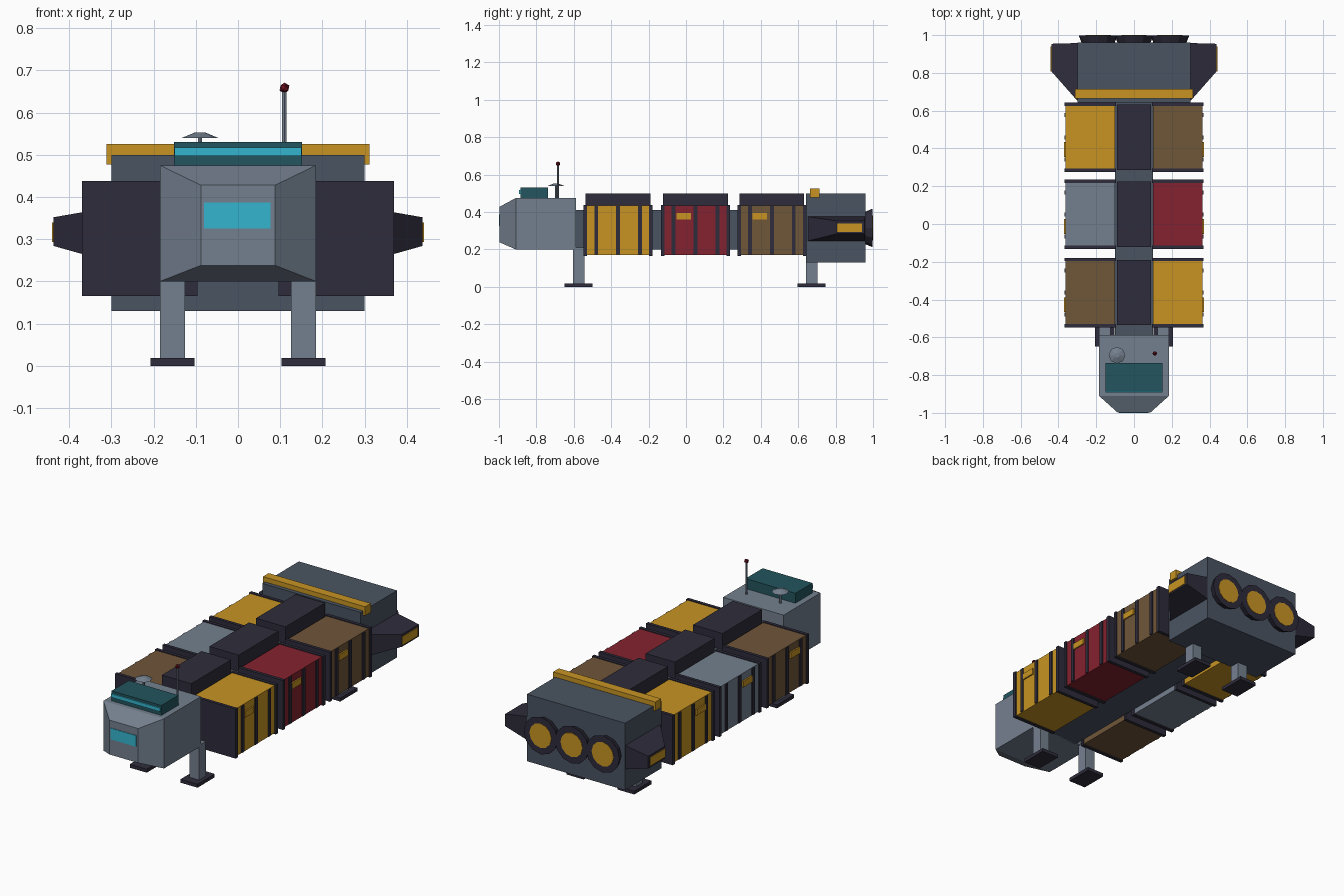
import bpy
import bmesh
from math import pi
from mathutils import Matrix, Vector

cube = bpy.data.objects.get("Cube")
if cube:
    bpy.data.objects.remove(cube, do_unlink=True)


def material(name, hex_code):
    rgb = [int(hex_code[i:i + 2], 16) / 255 for i in (0, 2, 4)]
    lin = [c / 12.92 if c < 0.04045 else ((c + 0.055) / 1.055) ** 2.4 for c in rgb]
    mat = bpy.data.materials.new(name)
    mat.use_nodes = True
    mat.diffuse_color = (*lin, 1)
    mat.node_tree.nodes["Principled BSDF"].inputs["Base Color"].default_value = (*lin, 1)
    return mat


GREY = material("light_grey", "74808F")
SLATE = material("slate", "4A5462")
DARK = material("dark_charcoal", "2E2C3B")
YELLOW = material("amber_yellow", "C89423")
RED = material("cargo_red", "83222F")
BROWN = material("cargo_brown", "705639")
TEAL = material("canopy_teal", "22555E")
CYAN = material("window_cyan", "35B5CE")
BEACON = material("beacon_red", "6C1020")


def finish(name, bm, mat):
    bmesh.ops.recalc_face_normals(bm, faces=bm.faces)
    mesh = bpy.data.meshes.new(name)
    bm.to_mesh(mesh)
    bm.free()
    mesh.materials.append(mat)
    obj = bpy.data.objects.new(name, mesh)
    bpy.context.collection.objects.link(obj)
    return obj


def box(name, mat, x, y, z):
    """Box from (min, max) pairs on each axis."""
    bm = bmesh.new()
    bmesh.ops.create_cube(bm, size=1)
    for v in bm.verts:
        v.co = Vector([(a + b) / 2 + c * (b - a) for c, (a, b) in zip(v.co, (x, y, z))])
    return finish(name, bm, mat)


def span(center, width):
    return (center - width / 2, center + width / 2)


def side_span(side, inner, outer):
    return tuple(sorted((side * inner, side * outer)))


def loft(name, mat, rings):
    """Closed solid through rings with equal point counts."""
    bm = bmesh.new()
    loops = [[bm.verts.new(p) for p in ring] for ring in rings]
    n = len(loops[0])
    for a, b in zip(loops, loops[1:]):
        for i in range(n):
            j = (i + 1) % n
            bm.faces.new((a[i], a[j], b[j], b[i]))
    bm.faces.new(loops[0])
    bm.faces.new(loops[-1])
    return finish(name, bm, mat)


def cone(name, mat, center, r1, r2, depth, sides, along_y=False):
    bm = bmesh.new()
    turn = Matrix.Rotation(-pi / 2, 4, 'X') if along_y else Matrix()
    bmesh.ops.create_cone(bm, cap_ends=True, segments=sides, radius1=r1, radius2=r2,
                          depth=depth, matrix=Matrix.Translation(center) @ turn)
    return finish(name, bm, mat)


# Cabin with tapered nose
def cabin_ring(y, half, low, high):
    return [(-half, y, low), (half, y, low), (half, y, high), (-half, y, high)]


loft("cabin", GREY, [cabin_ring(-0.588, 0.185, 0.2, 0.475),
                     cabin_ring(-0.91, 0.185, 0.2, 0.475),
                     cabin_ring(-0.997, 0.088, 0.238, 0.428)])
box("nose_window", CYAN, (-0.08, 0.077), (-1.0, -0.995), (0.325, 0.387))
box("canopy", TEAL, (-0.152, 0.152), (-0.886, -0.737), (0.47, 0.53))
box("canopy_window", CYAN, (-0.15, 0.15), (-0.893, -0.885), (0.497, 0.517))

# Roof dish and antenna
cone("dish_stem", GREY, (-0.09, -0.695, 0.508), 0.006, 0.006, 0.07, 6)
cone("dish", GREY, (-0.09, -0.695, 0.546), 0.044, 0.013, 0.013, 8)
cone("antenna_mast", GREY, (0.11, -0.685, 0.563), 0.006, 0.006, 0.18, 6)
bm = bmesh.new()
bmesh.ops.create_icosphere(bm, subdivisions=1, radius=0.013,
                           matrix=Matrix.Translation((0.11, -0.685, 0.658)))
finish("antenna_beacon", bm, BEACON)

# Central spine beam
box("spine_beam", SLATE, (-0.1, 0.1), (-0.6, 0.66), (0.2, 0.41))

# Cargo bays: centre y, right (-x) colour, left (+x) colour
bays = [("front", -0.363, BROWN, YELLOW),
        ("middle", 0.051, GREY, RED),
        ("rear", 0.459, YELLOW, BROWN)]
for bay, cy, right_mat, left_mat in bays:
    box(bay + "_spine_cover", DARK, (-0.09, 0.09), span(cy, 0.346), (0.4, 0.5))
    for side, word, mat in ((-1, "right", right_mat), (1, "left", left_mat)):
        name = f"{bay}_{word}_container"
        box(name, mat, side_span(side, 0.101, 0.362), span(cy, 0.35), (0.171, 0.434))
        for end in (-1, 1):
            box(name + "_end_frame", DARK, side_span(side, 0.096, 0.369),
                span(cy + end * 0.175, 0.018), (0.165, 0.438))
        for offset in (-0.117, 0, 0.117):
            box(name + "_rib", DARK, side_span(side, 0.358, 0.368),
                span(cy + offset, 0.021), (0.174, 0.432))
        box(name + "_label", YELLOW, side_span(side, 0.361, 0.37),
            span(cy - 0.064, 0.078), (0.36, 0.394))

# Engine block with roof bar
box("engine_block", SLATE, (-0.3, 0.3), (0.642, 0.96), (0.13, 0.5))
box("engine_roof_bar", YELLOW, (-0.312, 0.312), (0.664, 0.714), (0.477, 0.526))


# Tapered side pods with lights
def pod_ring(x, front, back, low, high):
    return [(x, front, low), (x, back, low), (x, back, high), (x, front, high)]


for side, word in ((-1, "right"), (1, "left")):
    loft(word + "_side_pod", DARK, [pod_ring(side * 0.298, 0.65, 0.958, 0.245, 0.376),
                                    pod_ring(side * 0.437, 0.808, 0.954, 0.284, 0.352)])
    box(word + "_pod_light", YELLOW, side_span(side, 0.436, 0.441),
        (0.808, 0.94), (0.293, 0.34))

# Three flared nozzles with glowing centres
for x, word in ((-0.19, "right"), (0, "centre"), (0.19, "left")):
    cone(word + "_nozzle", DARK, (x, 0.976, 0.315), 0.085, 0.103, 0.044, 12, True)
    cone(word + "_nozzle_glow", YELLOW, (x, 0.997, 0.315), 0.067, 0.067, 0.006, 12, True)

# Landing legs and feet
for end, y in (("front", -0.574), ("rear", 0.672)):
    for x, word in ((-0.155, "right"), (0.155, "left")):
        box(f"{end}_{word}_leg", GREY, span(x, 0.06), span(y, 0.06), (0.004, 0.21))
        box(f"{end}_{word}_foot", DARK, span(x, 0.104), span(y, 0.15), (0, 0.019))
